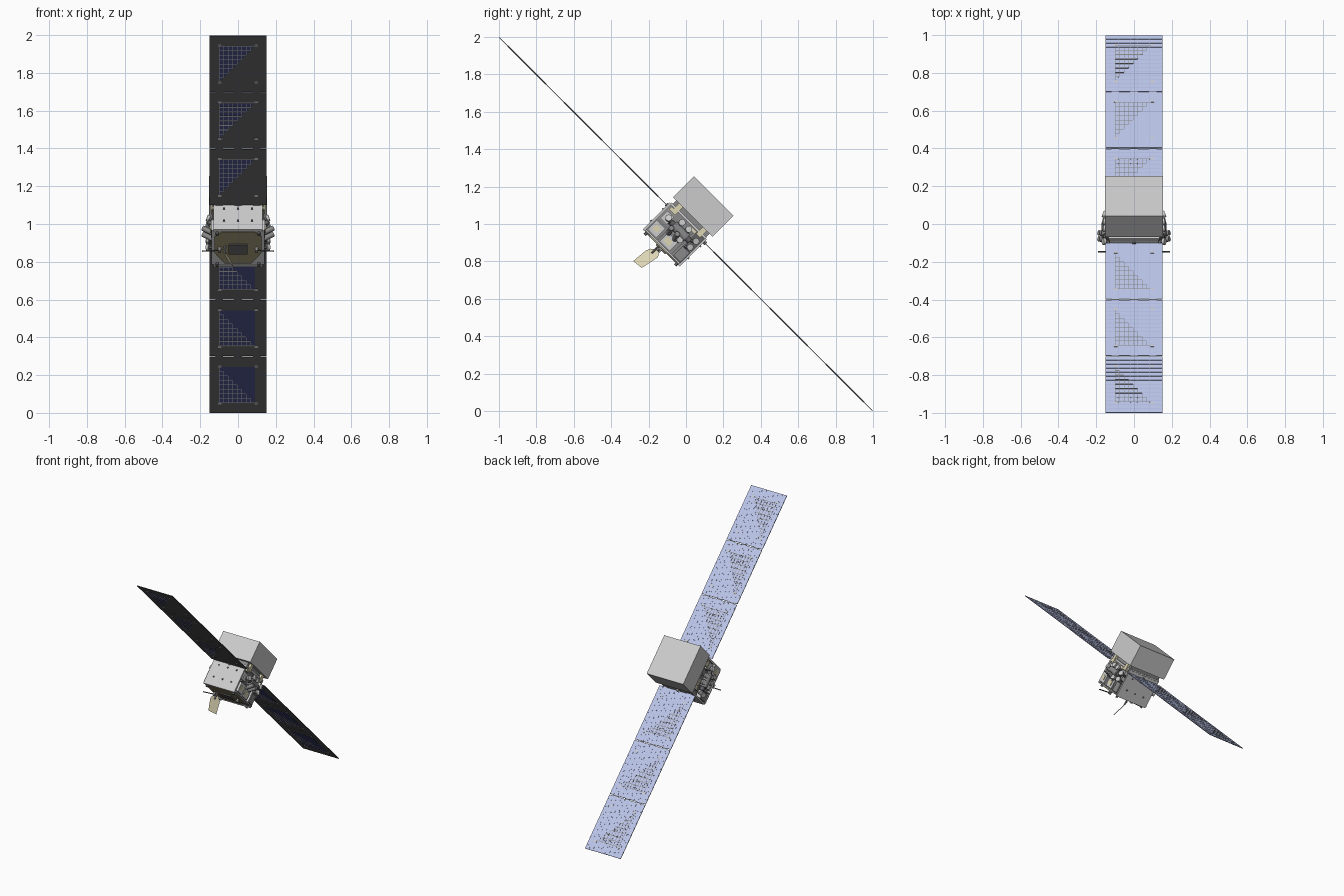
import bpy, bmesh
from math import radians, pi
from mathutils import Matrix, Vector, Euler

if "Cube" in bpy.data.objects:
    bpy.data.objects.remove(bpy.data.objects["Cube"])

# Craft frame: x across, y along the wings, z along the instrument axis; tilted 45 degrees
CRAFT = Matrix.Translation((0, 0, 1)) @ Matrix.Rotation(radians(-45), 4, 'X')
MATS = {}


def material(name, rgb):
    m = bpy.data.materials.new(name)
    m.diffuse_color = (*rgb, 1)
    m.use_nodes = True
    m.node_tree.nodes["Principled BSDF"].inputs["Base Color"].default_value = m.diffuse_color
    MATS[name] = m


material("pale_blue", (0.42, 0.48, 0.75))
material("light_blue", (0.50, 0.56, 0.82))
material("navy", (0.06, 0.07, 0.20))
material("dark", (0.12, 0.115, 0.12))
material("mid_grey", (0.25, 0.25, 0.25))
material("silver", (0.60, 0.60, 0.60))
material("white", (0.85, 0.85, 0.85))
material("tan", (0.30, 0.26, 0.15))
material("cream", (0.72, 0.66, 0.45))


def finish(name, bm, mat=None, smooth=False, frame=CRAFT):
    bmesh.ops.recalc_face_normals(bm, faces=bm.faces)
    me = bpy.data.meshes.new(name)
    bm.to_mesh(me)
    bm.free()
    ob = bpy.data.objects.new(name, me)
    bpy.context.collection.objects.link(ob)
    ob.matrix_world = frame
    if mat:
        me.materials.append(MATS[mat])
    if smooth:
        bpy.context.view_layer.objects.active = ob
        bpy.ops.object.select_all(action='DESELECT')
        ob.select_set(True)
        bpy.ops.object.shade_smooth_by_angle(angle=radians(35))
    return ob


def boxes(name, ranges, mat=None):
    """One object from boxes given as (x0, x1, y0, y1, z0, z1)."""
    bm = bmesh.new()
    for x0, x1, y0, y1, z0, z1 in ranges:
        m = Matrix.Translation(((x0 + x1) / 2, (y0 + y1) / 2, (z0 + z1) / 2))
        m = m @ Matrix.Diagonal((abs(x1 - x0), abs(y1 - y0), abs(z1 - z0), 1))
        bmesh.ops.create_cube(bm, size=1, matrix=m)
    return finish(name, bm, mat)


def both_sides(ranges):
    return ranges + [(-b, -a, *r) for a, b, *r in ranges]


def rods(name, parts, mat=None, segs=20):
    """One object from cylinders given as (start, end, radius)."""
    bm = bmesh.new()
    for a, b, r in parts:
        a, b = Vector(a), Vector(b)
        q = (b - a).to_track_quat('Z', 'Y').to_matrix().to_4x4()
        bmesh.ops.create_cone(bm, cap_ends=True, segments=segs, radius1=r, radius2=r,
                              depth=(b - a).length, matrix=Matrix.Translation((a + b) / 2) @ q)
    return finish(name, bm, mat, True)


def prism(name, pts, z0, z1, mat=None):
    bm = bmesh.new()
    f = bm.faces.new([bm.verts.new((x, y, z0)) for x, y in pts])
    g = bmesh.ops.extrude_face_region(bm, geom=[f])
    bmesh.ops.translate(bm, vec=(0, 0, z1 - z0), verts=[v for v in g['geom'] if isinstance(v, bmesh.types.BMVert)])
    return finish(name, bm, mat)


# Solar wings: three panels per side
START, PITCH, GAP = 0.141, 0.4243, 0.003
for s, side in ((-1, "upper"), (1, "lower")):
    for i in range(3):
        a = START + i * PITCH + GAP
        b = a + PITCH - 2 * GAP
        tag = f"{side}_wing_{i + 1}"
        boxes(f"{tag}_backing", [(-0.15, 0.15, s * a, s * b, -0.003, -0.0005)], "dark")
        boxes(f"{tag}_cell_sheet", [(-0.15, 0.15, s * a, s * b, -0.0005, 0.001)], "pale_blue")
        # Individual cell tiles
        nx, ny = 9, 14
        dx, dy = 0.3 / nx, (b - a) / ny
        boxes(f"{tag}_cells", [(-0.15 + c * dx + .001, -0.15 + (c + 1) * dx - .001,
                                s * (a + r * dy + .001), s * (a + (r + 1) * dy - .001), 0.001, 0.0016)
                               for c in range(nx) for r in range(ny)], "light_blue")
        # Triangular harness lattice on both faces, right angle at the outer left corner
        p, q = a + 0.075, b - 0.075
        lattice = []
        for k in range(8):
            t = k / 8
            xe = -0.1 + 0.19 * (1 - t)
            y = q - (q - p) * t
            lattice.append((-0.1, xe, s * (y - 0.004), s * y))
            x = -0.1 + 0.19 * t
            lattice.append((x, x + 0.003, s * (q - (q - p) * (1 - t)), s * q))
        boxes(f"{tag}_top_lattice", [(*l, 0.0012, 0.0022) for l in lattice], "mid_grey")
        boxes(f"{tag}_back_lattice", [(*l, -0.0045, -0.0036) for l in lattice], "silver")
        prism(f"{tag}_back_triangle", [(-0.1, s * q), (0.09, s * q), (-0.1, s * p)], -0.0036, -0.0028, "navy")
        if s > 0:
            prism(f"{tag}_back_triangle_inner", [(0.09, s * p), (0.09, s * q), (-0.1, s * p)], -0.0036, -0.0028, "navy")
        # Hold-down clips near the panel corners
        boxes(f"{tag}_clips", [(x - .009, x + .009, s * (y - .006), s * (y + .006), -0.005, 0.003)
                               for x in (-0.097, 0.097) for y in (p - 0.004, q + 0.004)], "white")
    # Hinges between panels
    boxes(f"{side}_wing_hinges", [(x - .02, x + .02, s * (START + k * PITCH - .005), s * (START + k * PITCH + .005), -.003, .001)
                                  for k in range(3) for x in (-.1, 0, .1)], "dark")
    rods(f"{side}_wing_shaft", [((0, s * 0.12, 0), (0, s * 0.15, 0), 0.01)], "mid_grey")

# Telescope box with its grid base below
boxes("telescope_box", [(-0.153, 0.153, -0.15, 0.148, 0.052, 0.21)], "silver")
boxes("telescope_base", [(-0.125, 0.125, -0.125, 0.125, 0.028, 0.052)], "mid_grey")
boxes("telescope_mounts", [(x - .012, x + .012, y - .015, y + .015, 0.0, 0.053)
                           for x in (-.13, .13) for y in (-.09, .09)], "cream")

# Bus core, end panels and decks
prism("bus_core", [(-.07, -.13), (.07, -.13), (.105, -.07), (.105, .07), (.07, .13),
                   (-.07, .13), (-.105, .07), (-.105, -.07)], -0.178, 0.02, "mid_grey")
boxes("bus_end_panels", [(-.13, .13, -.143, -.13, -.185, .02), (-.13, .13, .126, .137, -.185, .02)], "silver")
boxes("bus_top_deck", [(-.135, .135, -.135, .13, .014, .028)], "silver")
boxes("bus_bottom_deck", [(-.125, .125, -.13, .126, -.18, -.172)], "silver")
prism("bottom_octagon", [(-.085, -.125), (.085, -.125), (.125, -.09), (.125, .03), (.07, .11),
                         (-.07, .11), (-.125, .03), (-.125, -.09)], -0.186, -0.18, "tan")
boxes("bottom_hatch", [(-.05, .05, -.035, .035, -.194, -.186)], "dark")
boxes("end_panel_fittings", [(x - .005, x + .005, y, y + .008, z - .005, z + .005)
                             for y in (-.149, .134) for x in (-.075, .0, .075) for z in (-.12, -.03)], "dark")

# Equipment bays on the left and right flanks
boxes("side_shelves", both_sides([(.10, .14, -.13, .126, -.09, -.084), (.10, .14, -.13, .126, -.178, -.17),
                                  (.10, .14, -.05, -.044, -.17, -.088), (.10, .14, .055, .061, -.17, .01)]), "silver")
boxes("electronics_boxes", both_sides([(.10, .143, -.125, -.06, -.165, -.095), (.10, .135, -.035, .04, -.165, -.1),
                                       (.10, .132, -.12, -.07, -.075, -.02)]), "silver")
boxes("cream_covers", both_sides([(.14, .147, -.108, -.076, -.145, -.113), (.13, .14, -.022, .02, -.148, -.118),
                                  (.115, .138, -.12, -.075, -.008, .012), (.115, .138, .02, .07, -.006, .012)]), "cream")
boxes("lower_side_boxes", both_sides([(.10, .138, .07, .124, -.165, -.095)]), "mid_grey")

# Detectors: one large drum per flank and six small discs
drums, caps, discs, stems = [], [], [], []
for sx in (-1, 1):
    drums.append(((sx * .145, -.045, -.05), (sx * .145, .055, -.05), .026))
    caps += [((sx * .145, -.065, -.05), (sx * .145, -.045, -.05), .017),
             ((sx * .145, .055, -.05), (sx * .145, .08, -.05), .017)]
    for y, z, t in ((-.085, -.045, -.3), (-.02, -.012, 0), (.03, -.012, 0),
                    (.1, -.03, .3), (.1, -.075, .3), (.035, -.085, .1)):
        n = Vector((sx, t, 0.25)).normalized()
        c = Vector((sx * .152, y, z))
        discs.append((c, c + n * .014, .018))
        stems.append((c - n * .06, c, .008))
drums = rods("large_detector_drums", drums, "mid_grey", 24)
rods("large_detector_caps", caps, "dark")
rods("small_detector_discs", discs, "silver")
rods("small_detector_stems", stems, "dark", 12)

# Star tracker barrels, outrigger rods and thrusters
rods("tracker_barrels", [((sx * .13, y, -.10), (sx * .188, y - .01, -.07), .014)
                         for sx in (-1, 1) for y in (-.03, .015)], "mid_grey")
rods("outrigger_rods", [((sx * .09, -.003, -.2), (sx * .19, -.003, -.206), .0035) for sx in (-1, 1)], "dark", 8)
boxes("outrigger_brackets", both_sides([(.09, .105, -.012, .008, -.21, -.178)]), "mid_grey")
rods("thrusters", [((x, y, -.18), (x, y, -.197), .008) for x in (-.11, .11) for y in (-.115, .115)], "dark", 12)

# Deployed antenna plate hanging under the bus (built in world axes)
bm = bmesh.new()
outline = [(-.282, .802), (-.237, .765), (-.15, .822), (-.14, .86), (-.19, .868), (-.215, .858)]
f = bm.faces.new([bm.verts.new((-.09 + (.87 - z) * .75 + (y + .2) * .15, y, z)) for y, z in outline])
bmesh.ops.solidify(bm, geom=[f], thickness=0.004)
finish("antenna_plate", bm, "cream", frame=Matrix())
rods("antenna_boom", [((-.07, -.02, -.18), (-.068, -.02, -.24), .006)], "mid_grey", 10)
